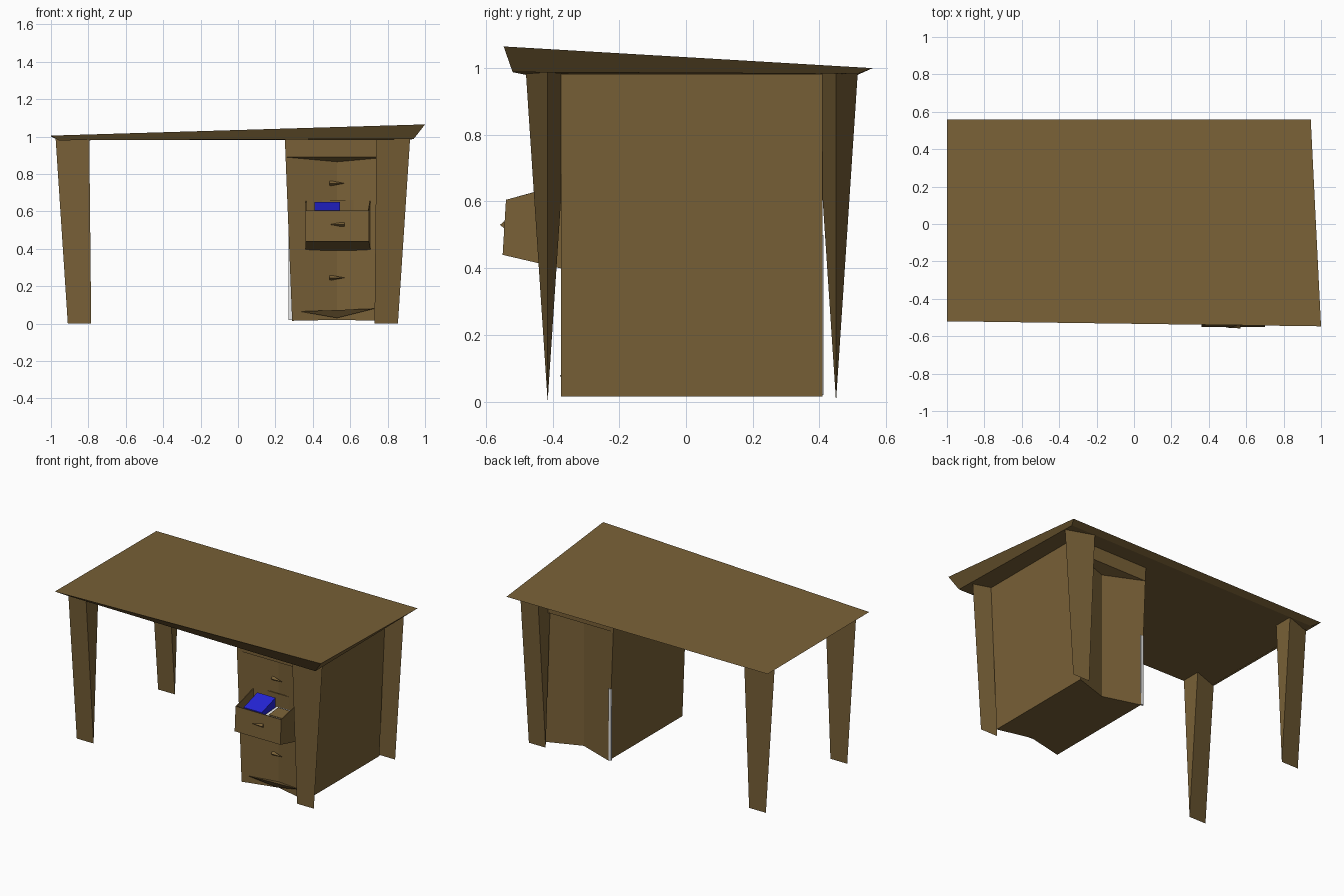
import bpy, bmesh

if "Cube" in bpy.data.objects:
    bpy.data.objects.remove(bpy.data.objects["Cube"])


def material(name, rgb):
    m = bpy.data.materials.new(name)
    m.diffuse_color = (*rgb, 1)
    m.use_nodes = True
    m.node_tree.nodes["Principled BSDF"].inputs["Base Color"].default_value = m.diffuse_color
    return m


wood = material("brown wood", (0.19, 0.118, 0.038))
blue = material("blue cover", (0.018, 0.018, 0.68))
white = material("white paper", (0.8, 0.8, 0.8))


def build(name, verts, faces, mat):
    bm = bmesh.new()
    vs = [bm.verts.new(v) for v in verts]
    for f in faces:
        bm.faces.new([vs[i] for i in f])
    bmesh.ops.recalc_face_normals(bm, faces=bm.faces)
    me = bpy.data.meshes.new(name)
    bm.to_mesh(me)
    bm.free()
    ob = bpy.data.objects.new(name, me)
    me.materials.append(mat)
    bpy.context.collection.objects.link(ob)
    return ob


BOX = [(3, 2, 1, 0), (0, 1, 5, 4), (1, 2, 6, 5), (2, 3, 7, 6), (3, 0, 4, 7), (4, 5, 6, 7)]


def box(name, x, y, zlo, zhi, mat):
    # zlo and zhi each hold a (front, back) height
    def ring(z):
        return [(x[0], y[0], z[0]), (x[1], y[0], z[0]), (x[1], y[1], z[1]), (x[0], y[1], z[1])]
    return build(name, ring(zlo) + ring(zhi), BOX, mat)


# table top: uneven slab with undercut edges
build("table_top",
      [(-0.96, -0.48, 0.98), (0.94, -0.52, 0.988), (0.92, 0.515, 0.983), (-0.96, 0.515, 0.98),
       (-1, -0.52, 1.005), (1, -0.547, 1.065), (0.945, 0.56, 1.0), (-1, 0.56, 1.0)], BOX, wood)

# legs: triangular at the top, pinched to an edge at the floor
for side, sx in (("left", -1), ("right", 1)):
    for end, y in (("front", -0.415), ("back", 0.45)):
        pts = [(0.74, y - 0.065, 0.983), (0.74, y + 0.065, 0.983), (0.92, y, 0.988),
               (0.73, y, 0), (0.855, y, 0)]
        if sx < 0:
            pts = [(-0.055 - px, py, pz) for px, py, pz in pts]
        build(f"{end}_{side}_leg", pts,
              [(0, 1, 2), (0, 3, 1), (0, 2, 4, 3), (1, 3, 4, 2)], wood)


# cabinet: tapered body, front and back creased inwards below a rim
def left(z):
    return 0.29 - 0.04 * z


def right(z):
    return 0.765 + 0.045 * z


verts = []
for y, depth in ((-0.375, 0.05), (0.41, -0.08)):
    for z in (0.015, 0.89, 0.983):
        verts += [(left(z), y, z), (right(z), y, z)]
    verts += [(0.53, y + depth, 0.02), (0.53, y + depth, 0.865)]
faces = []
for o in (0, 8):
    faces += [tuple(i + o for i in f) for f in
              ((2, 3, 5, 4), (2, 7, 3), (0, 6, 7, 2), (6, 1, 3, 7))]
faces += [(0, 2, 10, 8), (2, 4, 12, 10), (1, 9, 11, 3), (3, 11, 13, 5),
          (4, 5, 13, 12), (0, 8, 14, 6), (6, 14, 9, 1)]
build("cabinet", verts, faces, wood)

# lower ledge on the cabinet front
build("lower_ledge", [(0.33, -0.372, 0.065), (0.73, -0.378, 0.08), (0.53, -0.325, 0.06),
                      (0.53, -0.345, 0.03)],
      [(0, 1, 2), (0, 3, 1), (0, 2, 3), (1, 3, 2)], wood)

# open drawer: flared box without a lid
drawer = build("open_drawer",
               [(0.36, -0.55, 0.44), (0.70, -0.55, 0.44), (0.71, -0.335, 0.39), (0.36, -0.335, 0.39),
                (0.36, -0.54, 0.605), (0.70, -0.54, 0.605), (0.71, -0.335, 0.66), (0.36, -0.335, 0.66)],
               BOX[:5], wood)
solid = drawer.modifiers.new("walls", 'SOLIDIFY')
solid.thickness = 0.008
solid.offset = -1

# things in the drawer
box("blue_book", (0.41, 0.545), (-0.525, -0.38), (0.54, 0.58), (0.605, 0.65), blue)
box("paper_stack", (0.555, 0.675), (-0.52, -0.38), (0.45, 0.45), (0.585, 0.595), white)
box("paper_cover", (0.58, 0.675), (-0.50, -0.40), (0.58, 0.59), (0.592, 0.602), wood)

# drawer handles: small pointed wedges
for name, z, y, d in (("upper_handle", 0.75, -0.33, 1), ("middle_handle", 0.53, -0.54, -1),
                      ("lower_handle", 0.245, -0.33, 1)):
    build(name, [(0.53 - 0.04 * d, y, z + 0.015), (0.53 - 0.04 * d, y, z - 0.015),
                 (0.53 + 0.04 * d, y - 0.015, z), (0.53 - 0.04 * d, y - 0.018, z)],
          [(0, 1, 2), (0, 2, 3), (1, 3, 2), (0, 3, 1)], wood)

# pale strip at the rear inner edge of the cabinet
box("edge_strip", (0.27, 0.29), (0.40, 0.412), (0.02, 0.02), (0.5, 0.5), white)
